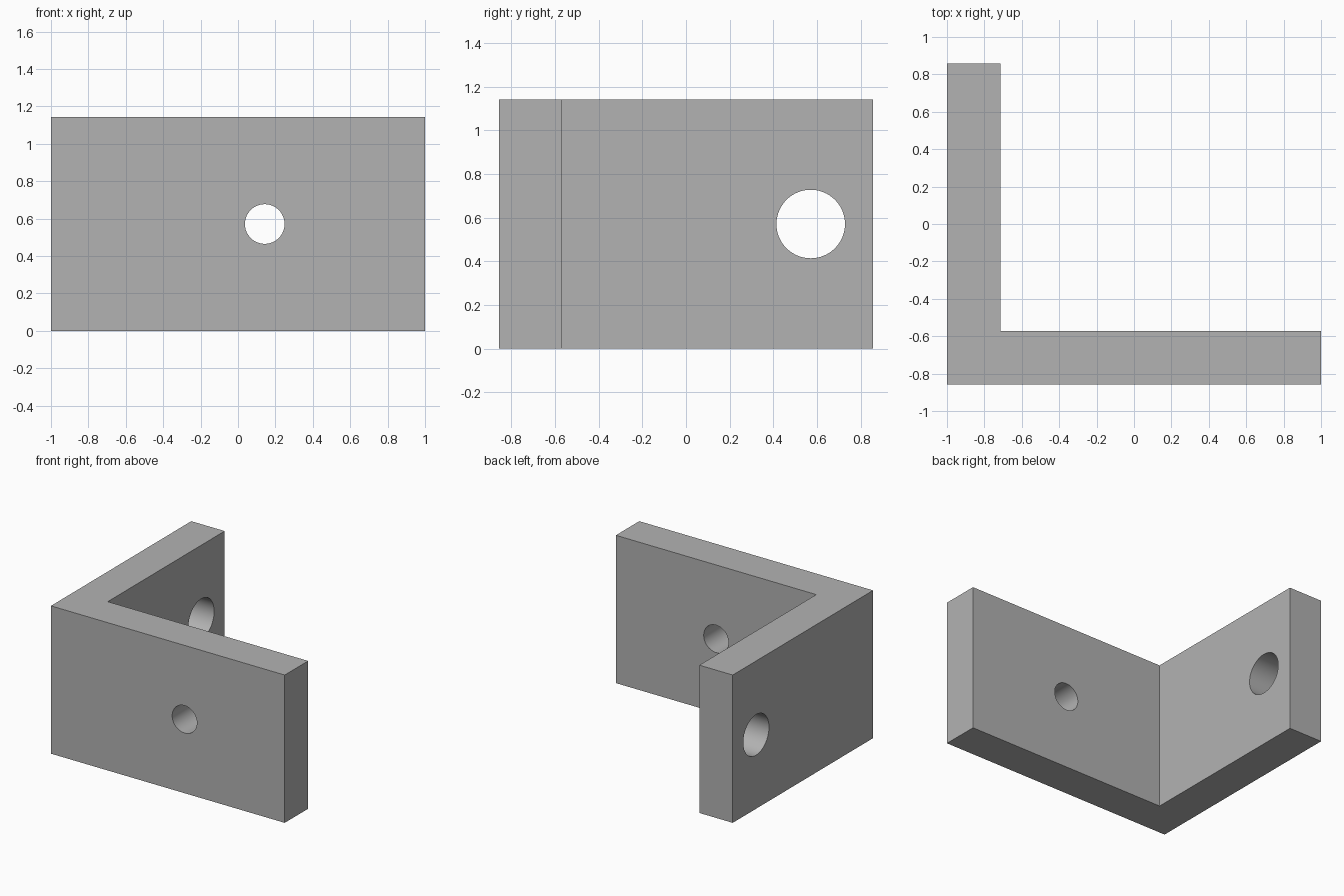
import bpy
import bmesh
from math import radians

default_cube = bpy.data.objects.get("Cube")
if default_cube:
    bpy.data.objects.remove(default_cube, do_unlink=True)

# Overall proportions, on a grid of sevenths
U = 1 / 7
HALF_X, HALF_Y, HEIGHT, THICK = 1.0, 6 * U, 8 * U, 2 * U

grey = bpy.data.materials.new("plain grey")
grey.use_nodes = True
colour = (0.448, 0.448, 0.448, 1)
grey.diffuse_color = colour
grey.node_tree.nodes["Principled BSDF"].inputs["Base Color"].default_value = colour


def extruded_profile(name, points, height):
    """Solid made by raising a flat outline from the ground."""
    bm = bmesh.new()
    base = bm.faces.new([bm.verts.new((x, y, 0)) for x, y in points])
    raised = bmesh.ops.extrude_face_region(bm, geom=[base])["geom"]
    verts = [g for g in raised if isinstance(g, bmesh.types.BMVert)]
    bmesh.ops.translate(bm, verts=verts, vec=(0, 0, height))
    bmesh.ops.recalc_face_normals(bm, faces=bm.faces)
    mesh = bpy.data.meshes.new(name)
    bm.to_mesh(mesh)
    bm.free()
    mesh.materials.append(grey)
    obj = bpy.data.objects.new(name, mesh)
    bpy.context.collection.objects.link(obj)
    return obj


def drill(body, radius, centre, rotation):
    """Cut a round hole through the body."""
    bpy.ops.mesh.primitive_cylinder_add(vertices=64, radius=radius, depth=2 * THICK,
                                        location=centre, rotation=rotation)
    cutter = bpy.context.object
    cutter.hide_render = True
    cutter.data.materials.append(grey)
    cut = body.modifiers.new("hole", 'BOOLEAN')
    cut.operation = 'DIFFERENCE'
    cut.solver = 'EXACT'
    cut.object = cutter
    bpy.context.view_layer.objects.active = body
    bpy.ops.object.modifier_apply(modifier=cut.name)
    bpy.data.objects.remove(cutter, do_unlink=True)


# L-shaped bracket: long front plate and side plate
inner_x, inner_y = -HALF_X + THICK, -HALF_Y + THICK
bracket = extruded_profile("angle_bracket", [
    (-HALF_X, -HALF_Y), (HALF_X, -HALF_Y), (HALF_X, inner_y),
    (inner_x, inner_y), (inner_x, HALF_Y), (-HALF_X, HALF_Y)], HEIGHT)

# Small hole in the front plate, large hole in the side plate
drill(bracket, 0.106, (U, -HALF_Y + THICK / 2, HEIGHT / 2), (radians(90), 0, 0))
drill(bracket, 0.157, (-HALF_X + THICK / 2, 4 * U, HEIGHT / 2), (0, radians(90), 0))

# Smooth hole walls, crisp plate edges
bpy.ops.object.select_all(action='DESELECT')
bracket.select_set(True)
bpy.context.view_layer.objects.active = bracket
bpy.ops.object.shade_smooth_by_angle(angle=radians(30))
